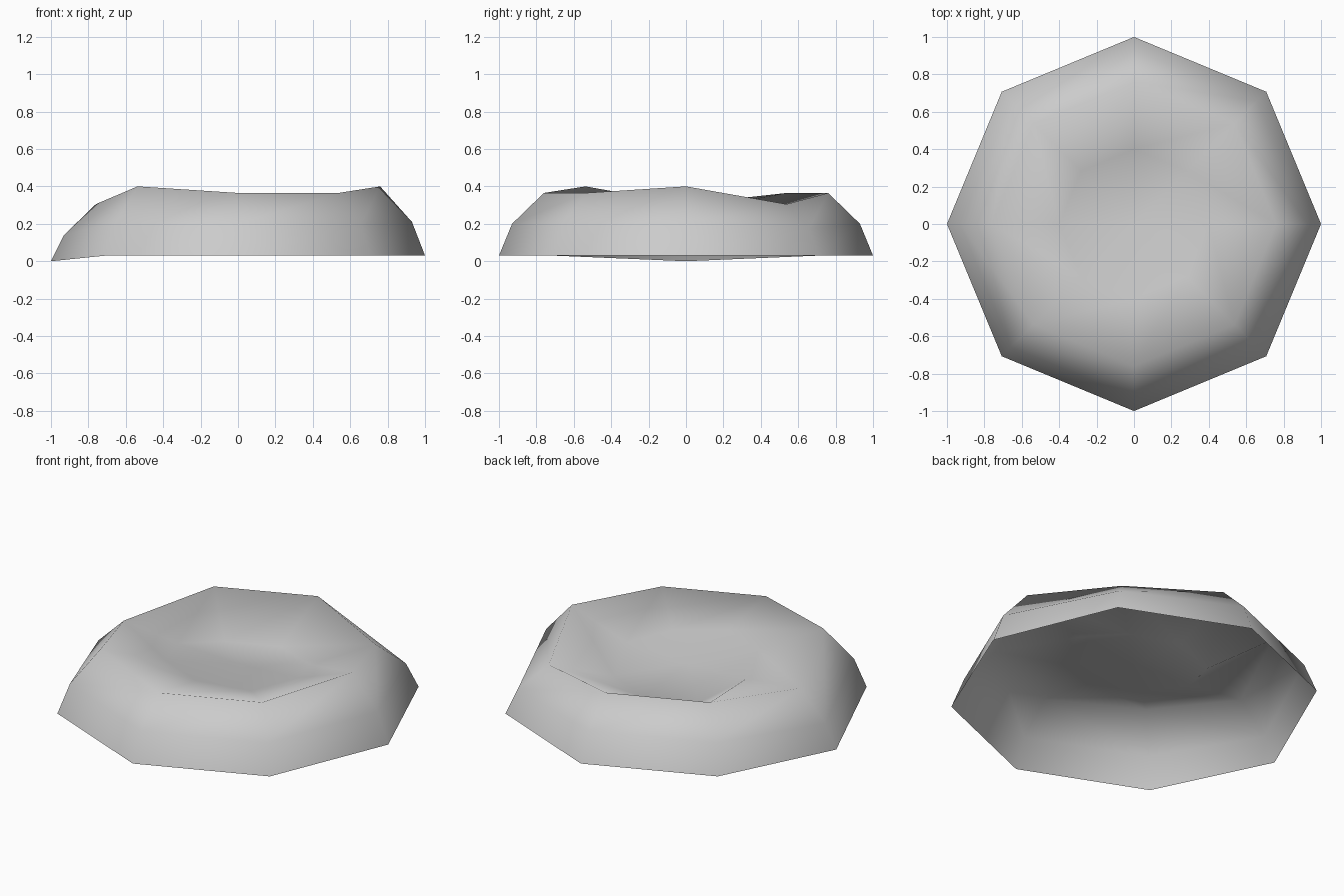
import bpy, bmesh
from math import cos, sin, pi

cube = bpy.data.objects.get("Cube")
if cube:
    bpy.data.objects.remove(cube, do_unlink=True)

SIDES = 8
# Each ring: radius, then heights counter-clockwise from +x
RINGS = [
    (1.00, [.03, .03, .03, .03, .00, .03, .03, .03]),
    (0.93, [.21, .175, .20, .20, .14, .205, .20, .20]),
    (0.76, [.40, .305, .365, .365, .305, .40, .365, .365]),
    (0.40, [.27, .21, .20, .20, .265, .30, .30, .27]),
]
FLOOR = 0.25

# Plain grey clay
grey = bpy.data.materials.new("grey")
grey.use_nodes = True
colour = (0.6, 0.6, 0.6, 1)
grey.diffuse_color = colour
bsdf = next(n for n in grey.node_tree.nodes if n.type == 'BSDF_PRINCIPLED')
bsdf.inputs["Base Color"].default_value = colour

# Open mound with a sunken middle
bm = bmesh.new()
rings = [[bm.verts.new((r * cos(2 * pi * i / SIDES), r * sin(2 * pi * i / SIDES), z))
          for i, z in enumerate(heights)] for r, heights in RINGS]
for low, high in zip(rings, rings[1:]):
    for i in range(SIDES):
        j = (i + 1) % SIDES
        bm.faces.new((low[i], low[j], high[j], high[i]))

# Sunken floor
centre = bm.verts.new((0, 0, FLOOR))
for i in range(SIDES):
    bm.faces.new((rings[-1][i], rings[-1][(i + 1) % SIDES], centre))
for face in bm.faces:
    face.smooth = True

mesh = bpy.data.meshes.new("dented_mound")
bm.to_mesh(mesh)
bm.free()
mesh.materials.append(grey)
mound = bpy.data.objects.new("dented_mound", mesh)
bpy.context.scene.collection.objects.link(mound)
